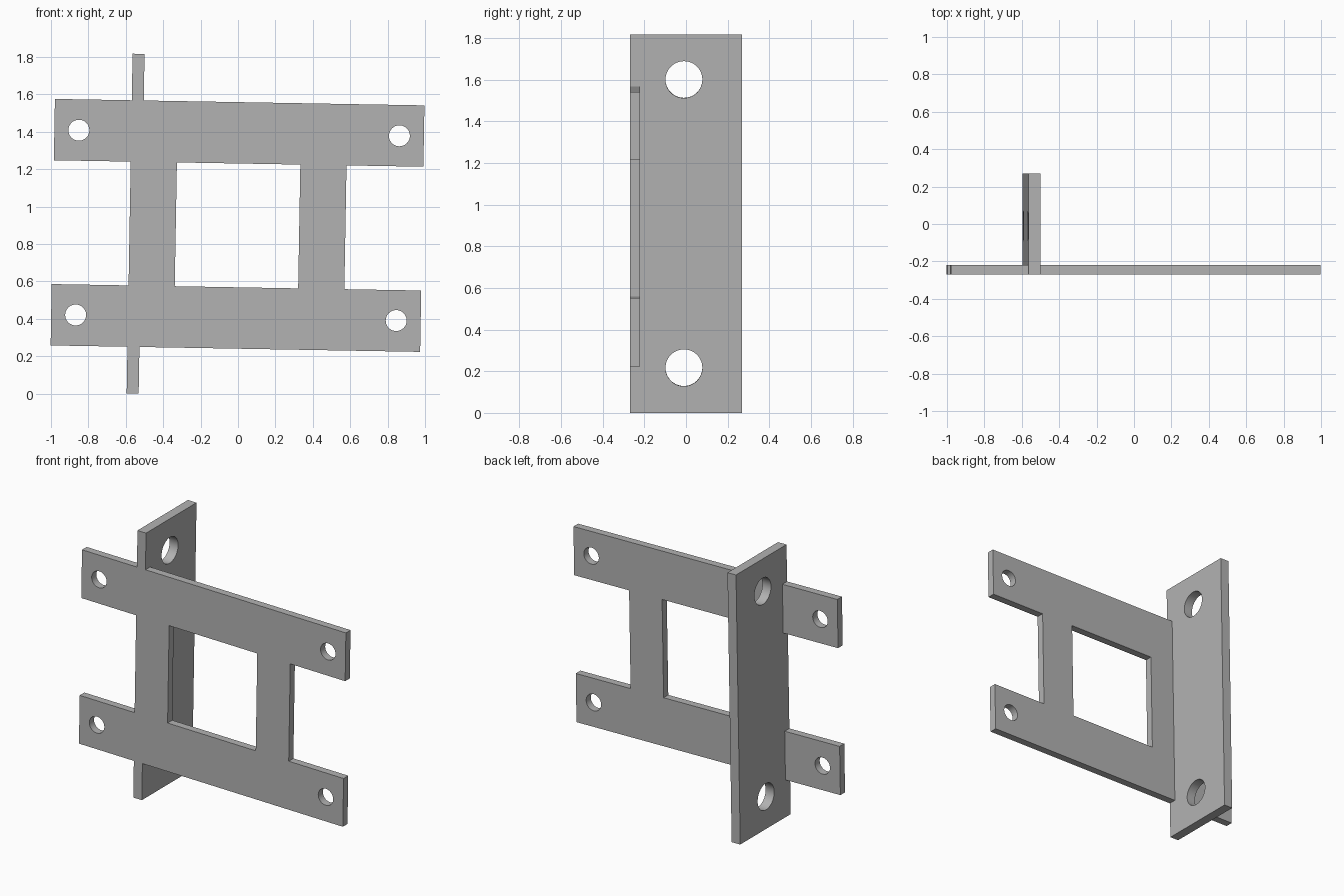
import bpy, bmesh
from math import sin, cos, pi, radians
from mathutils import Matrix, Vector

if "Cube" in bpy.data.objects:
    bpy.data.objects.remove(bpy.data.objects["Cube"], do_unlink=True)

grey = bpy.data.materials.new("plain grey")
grey.use_nodes = True
COLOUR = (0.45, 0.45, 0.45, 1)
grey.diffuse_color = COLOUR
grey.node_tree.nodes["Principled BSDF"].inputs["Base Color"].default_value = COLOUR

# The whole bracket leans slightly about its centre
LEAN = Matrix.Translation((-0.0025, 0, 0.8995)) @ Matrix.Rotation(radians(1), 4, 'Y')


def circle(cx, cy, r, n=48):
    return [(cx + r * cos(2 * pi * i / n), cy + r * sin(2 * pi * i / n)) for i in range(n)]


def plate(name, loops, thickness, u, v, centre):
    """Extrude a flat profile (first loop outside, the rest holes) lying on axes u, v."""
    curve = bpy.data.curves.new(name, 'CURVE')
    curve.dimensions = '2D'
    curve.fill_mode = 'BOTH'
    curve.extrude = thickness / 2
    for loop in loops:
        spline = curve.splines.new('POLY')
        spline.points.add(len(loop) - 1)
        for point, (a, b) in zip(spline.points, loop):
            point.co = (a, b, 0, 1)
        spline.use_cyclic_u = True
    helper = bpy.data.objects.new(name + " profile", curve)
    bpy.context.collection.objects.link(helper)
    bpy.context.view_layer.update()
    evaluated = helper.evaluated_get(bpy.context.evaluated_depsgraph_get())
    mesh = bpy.data.meshes.new_from_object(evaluated)
    bpy.data.objects.remove(helper, do_unlink=True)

    u, v = Vector(u), Vector(v)
    frame = Matrix((u, v, u.cross(v))).transposed().to_4x4()
    bm = bmesh.new()
    bm.from_mesh(mesh)
    bmesh.ops.remove_doubles(bm, verts=bm.verts, dist=0.0001)
    bmesh.ops.recalc_face_normals(bm, faces=bm.faces)
    bm.transform(LEAN @ Matrix.Translation(centre) @ frame)
    bm.to_mesh(mesh)
    bm.free()
    mesh.materials.clear()
    mesh.materials.append(grey)
    mesh.name = name
    obj = bpy.data.objects.new(name, mesh)
    bpy.context.collection.objects.link(obj)
    bpy.ops.object.select_all(action='DESELECT')
    obj.select_set(True)
    bpy.context.view_layer.objects.active = obj
    bpy.ops.object.shade_smooth_by_angle(angle=radians(30))
    return obj


# Front plate: two wide bars joined by two uprights, a window and four screw holes
W, H, BAR = 0.988, 0.659, 0.331
POST_OUT, POST_IN = 0.577, 0.33
right_side = [(W, -H), (W, -BAR), (POST_OUT, -BAR), (POST_OUT, BAR), (W, BAR), (W, H)]
outline = right_side + [(-x, z) for x, z in reversed(right_side)]
window = [(-POST_IN, -BAR), (POST_IN, -BAR), (POST_IN, BAR), (-POST_IN, BAR)]
screws = [circle(sx * 0.857, sz * 0.494, 0.056) for sx in (-1, 1) for sz in (-1, 1)]
plate("front_plate", [outline, window] + screws, 0.05,
      (1, 0, 0), (0, 0, 1), (0, -0.245, 0))

# Side plate: tall flange notched around the front plate, with two large holes
D, L, NOTCH = 0.27, 0.908, -0.22
flange = [(D, -L), (D, L), (-D, L), (-D, H), (NOTCH, H), (NOTCH, -H), (-D, -H), (-D, -L)]
bolts = [circle(-0.01, sz * 0.692, 0.0885) for sz in (-1, 1)]
plate("side_plate", [flange] + bolts, 0.064,
      (0, 1, 0), (0, 0, 1), (-POST_OUT + 0.032, 0, 0))
